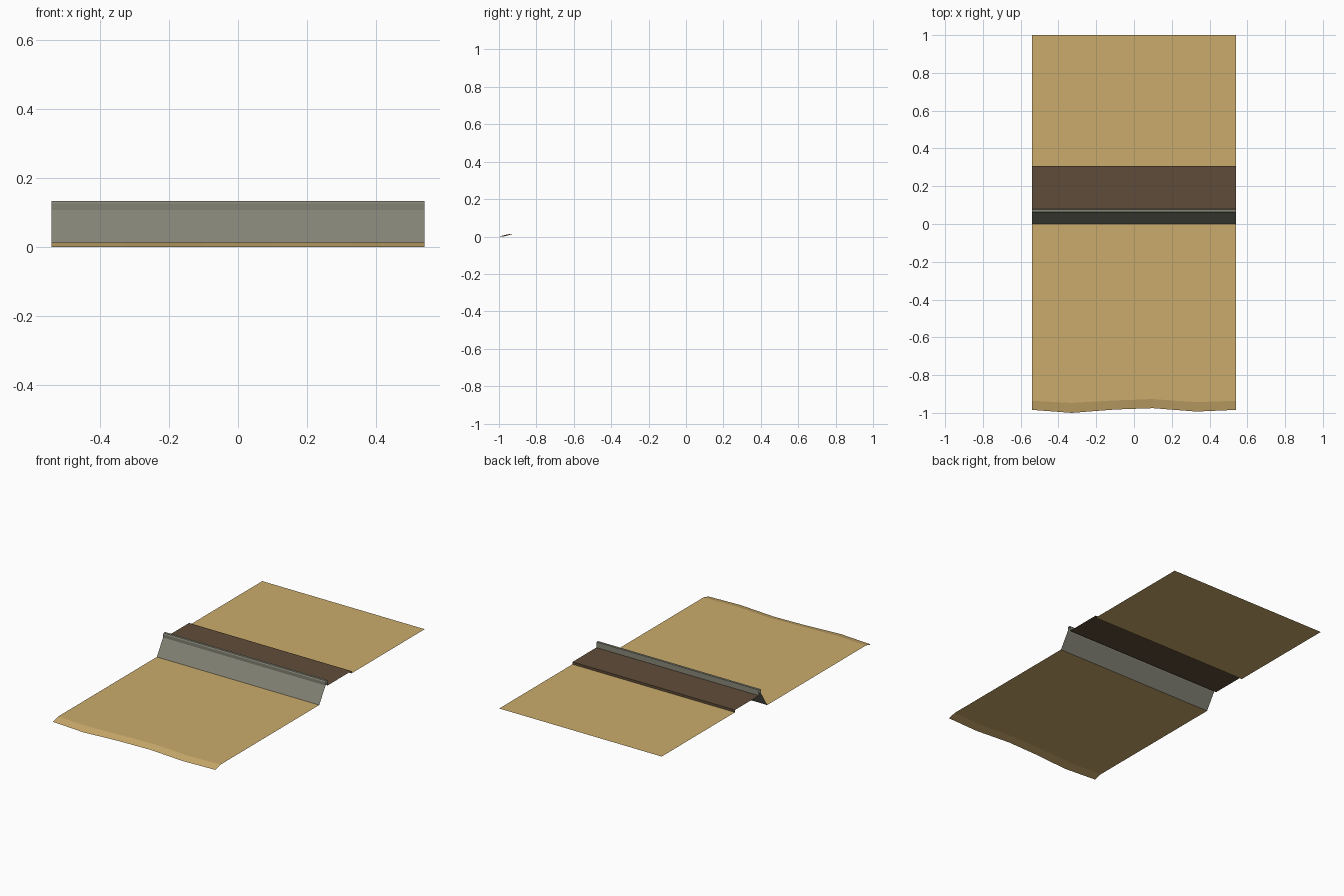
import bpy

if "Cube" in bpy.data.objects:
    bpy.data.objects.remove(bpy.data.objects["Cube"])

HALF = 0.539  # half width of the tile


def material(name, rgb):
    m = bpy.data.materials.new(name)
    m.diffuse_color = (*rgb, 1.0)
    m.use_nodes = True
    m.node_tree.nodes["Principled BSDF"].inputs["Base Color"].default_value = m.diffuse_color
    return m


SAND = material("sand", (0.60, 0.41, 0.15))
STONE = material("grey stone", (0.225, 0.225, 0.178))
EARTH = material("brown boardwalk", (0.118, 0.073, 0.041))


def sheet(name, rows, mat):
    """Skin a grid of rows of points; rows run front to back, points left to right."""
    n = len(rows[0])
    verts = [p for row in rows for p in row]
    faces = [(r * n + i, r * n + i + 1, (r + 1) * n + i + 1, (r + 1) * n + i)
             for r in range(len(rows) - 1) for i in range(n - 1)]
    mesh = bpy.data.meshes.new(name)
    mesh.from_pydata(verts, [], faces)
    mesh.materials.append(mat)
    obj = bpy.data.objects.new(name, mesh)
    bpy.context.collection.objects.link(obj)
    return obj


def strip(name, profile, mat):
    """Sweep a (y, z) profile across the full width."""
    return sheet(name, [[(-HALF, y, z), (HALF, y, z)] for y, z in profile], mat)


# lower beach with a wavy sloping shoreline
xs = (-HALF, -0.33, -0.1, 0.1, 0.33, HALF)
shore = (-0.984, -1.0, -0.982, -0.975, -0.993, -0.984)
crest = (-0.936, -0.947, -0.934, -0.927, -0.943, -0.936)
sheet("lower_beach", [
    [(x, y, 0.0) for x, y in zip(xs, shore)],
    [(x, y, 0.013) for x, y in zip(xs, crest)],
    [(x, 0.0, 0.013) for x in xs],
], SAND)

# leaning sea wall with a raised lip
strip("sea_wall", [(0.0, 0.013), (0.06, 0.107)], STONE)
strip("wall_lip", [(0.06, 0.107), (0.06, 0.126), (0.064, 0.133),
                   (0.078, 0.133), (0.08, 0.1)], STONE)

# walkway with a low back edge
strip("walkway", [(0.08, 0.1), (0.306, 0.1), (0.306, 0.086)], EARTH)

# upper beach
strip("upper_beach", [(0.306, 0.086), (1.0, 0.086)], SAND)
